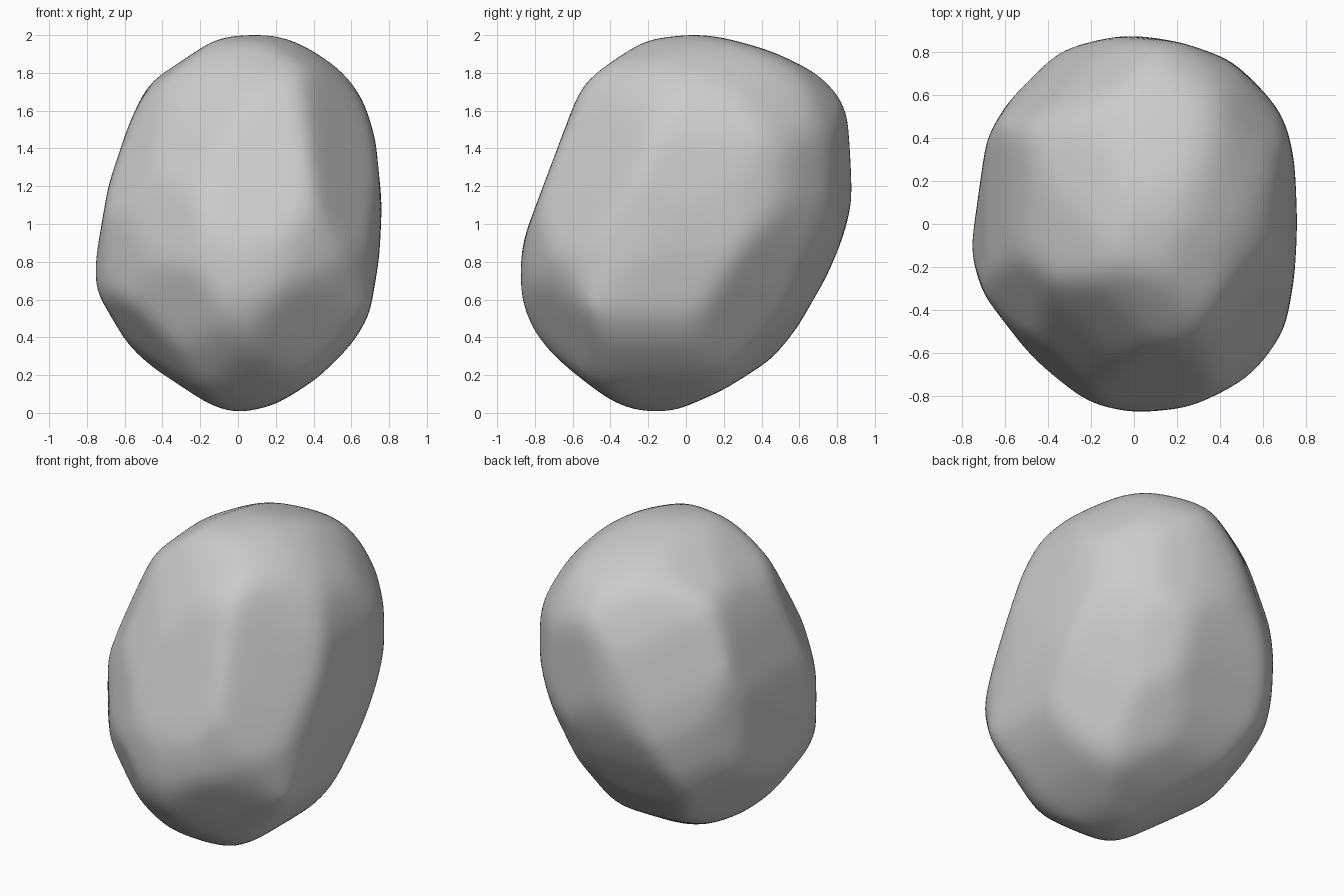
import bpy
import bmesh
import math
from mathutils import Vector
from mathutils.geometry import convex_hull_2d

default_cube = bpy.data.objects.get("Cube")
if default_cube:
    bpy.data.objects.remove(default_cube, do_unlink=True)

CENTRE = Vector((0, 0, 1))
MARGIN = 0.008  # allowance for what the weathering wears away
TILT = math.radians(25)


def make_material(name, colour):
    material = bpy.data.materials.new(name)
    material.use_nodes = True
    material.diffuse_color = colour
    shader = material.node_tree.nodes["Principled BSDF"]
    shader.inputs["Base Color"].default_value = colour
    shader.inputs["Roughness"].default_value = 0.9
    return material


def chisel_planes(right, up, profile):
    """Turn every edge of a profile into a cutting plane (normal, distance)."""
    right, up = Vector(right).normalized(), Vector(up).normalized()
    hull = [Vector(profile[index]) for index in convex_hull_2d(profile)]
    planes = []
    for start, end in zip(hull, hull[1:] + hull[:1]):
        edge = end - start
        if edge.length < 0.01:
            continue
        across = Vector((edge.y, -edge.x)).normalized()
        if across.dot(start) < 0:
            across.negate()
        normal = right * across.x + up * across.y
        planes.append((normal, across.dot(start) + MARGIN))
    return planes


def tilted_axes(right, lean):
    """Axes of a profile leaning forwards or backwards."""
    right = Vector(right).normalized()
    forward = Vector((0, 0, 1)).cross(right)
    up = Vector((0, 0, math.cos(lean))) + forward * math.sin(lean)
    return right, up


# Profiles around the middle of the boulder, as (across, up)
width_profile = [
    (.1, 1), (-.1, .98), (-.3, .9), (-.46, .76), (-.57, .53), (-.68, .2),
    (-.755, -.24), (-.745, -.35), (-.57, -.65), (-.4, -.8), (-.18, -.95),
    (0, -1), (.2, -.95), (.42, -.81), (.6, -.63), (.69, -.48), (.74, -.18),
    (.755, .1), (.72, .45), (.66, .65), (.55, .81), (.4, .92), (.22, .99),
]
depth_profile = [
    (.05, 1), (-.2, .97), (-.4, .89), (-.5, .82), (-.56, .7), (-.85, -.07),
    (-.88, -.24), (-.865, -.4), (-.8, -.58), (-.72, -.68), (-.4, -.93),
    (-.28, -.98), (-.17, -1), (-.05, -.98), (.2, -.87), (.45, -.71),
    (.58, -.55), (.74, -.27), (.82, -.08), (.875, .12), (.85, .62),
    (.83, .7), (.7, .79), (.45, .91), (.2, .98),
]
plan_profile = [
    (.755, 0), (.74, .3), (.7, .48), (.55, .7), (.42, .77), (.22, .84),
    (-.03, .88), (-.38, .81), (-.58, .57), (-.68, .4), (-.755, -.13),
    (-.7, -.32), (-.4, -.71), (-.2, -.83), (0, -.875), (.26, -.85),
    (.56, -.7), (.7, -.48), (.74, -.25),
]
front_diagonal = [
    (.18, .975), (-.14, .9), (-.46, .73), (-.72, .16), (-.775, -.11),
    (-.77, -.29), (-.635, -.69), (-.43, -.91), (-.1, -1.025), (.18, -.955),
    (.45, -.77), (.67, -.37), (.79, -.11), (.86, .1), (.85, .52),
    (.75, .73), (.59, .9), (.42, .96),
]
back_diagonal = [
    (.08, .987), (.31, .846), (.5, .61), (.69, .27), (.77, -.11),
    (.75, -.39), (.475, -.715), (.28, -.84), (.06, -.896), (-.17, -.855),
    (-.39, -.75), (-.65, -.475), (-.82, -.14), (-.87, .07), (-.857, .4),
    (-.787, .536), (-.64, .73), (-.42, .887), (-.21, .963),
]
under_diagonal = [
    (0, 1.05), (.335, 1), (.5, .916), (.66, .64), (.785, .244),
    (.815, .07), (.8, -.195), (.745, -.38), (.42, -.77), (.15, -.937),
    (-.14, -1), (-.38, -.937), (-.58, -.81), (-.83, -.38), (-.887, -.19),
    (-.787, .127), (-.62, .595), (-.52, .79), (-.32, .94),
]

planes = (
    chisel_planes((1, 0, 0), (0, 0, 1), width_profile)
    + chisel_planes((0, 1, 0), (0, 0, 1), depth_profile)
    + chisel_planes((1, 0, 0), (0, 1, 0), plan_profile)
    + chisel_planes(*tilted_axes((1, 1, 0), TILT), front_diagonal)
    + chisel_planes(*tilted_axes((-1, -1, 0), TILT), back_diagonal)
    + chisel_planes(*tilted_axes((-1, 1, 0), -TILT), under_diagonal)
)

# Carve a ball down to the cutting planes
mesh = bmesh.new()
bmesh.ops.create_icosphere(mesh, subdivisions=6, radius=1)
for vert in mesh.verts:
    direction = vert.co.normalized()
    reach = min(distance / normal.dot(direction)
                for normal, distance in planes
                if normal.dot(direction) > 0.01)
    vert.co = CENTRE + direction * reach

# Weather the cut edges
for _ in range(14):
    bmesh.ops.smooth_vert(mesh, verts=mesh.verts[:], factor=0.5,
                          use_axis_x=True, use_axis_y=True, use_axis_z=True)

data = bpy.data.meshes.new("boulder")
mesh.to_mesh(data)
mesh.free()
boulder = bpy.data.objects.new("boulder", data)
bpy.context.collection.objects.link(boulder)
data.materials.append(make_material("stone grey", (.6, .6, .6, 1)))

# Smooth shading
bpy.ops.object.select_all(action="DESELECT")
boulder.select_set(True)
bpy.context.view_layer.objects.active = boulder
bpy.ops.object.shade_smooth_by_angle(angle=math.radians(60))
